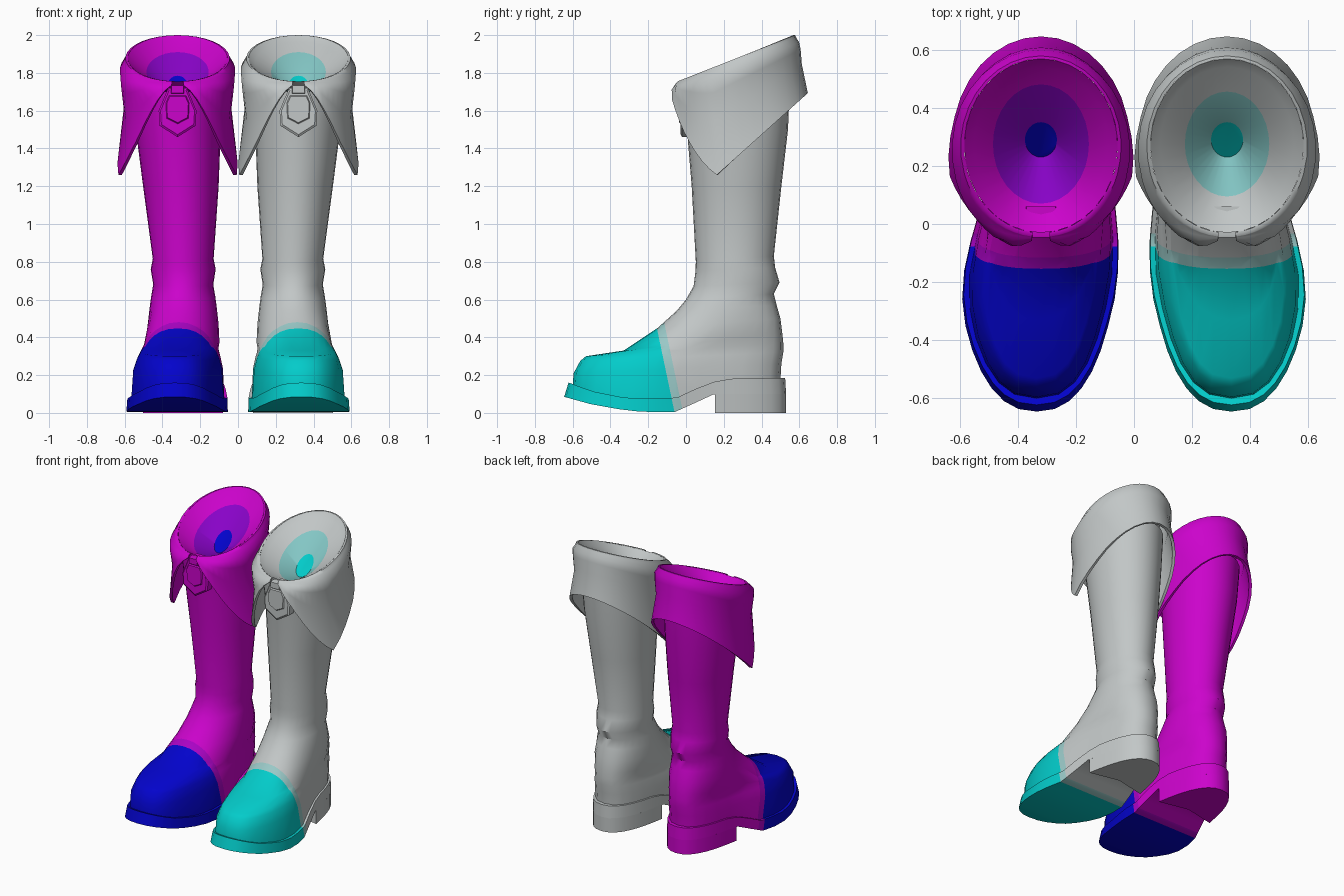
import bpy, bmesh
from math import sin, cos, pi

if "Cube" in bpy.data.objects:
    bpy.data.objects.remove(bpy.data.objects["Cube"], do_unlink=True)


def material(name, rgb):
    m = bpy.data.materials.new(name)
    m.use_nodes = True
    m.diffuse_color = (*rgb, 1)
    m.node_tree.nodes["Principled BSDF"].inputs["Base Color"].default_value = (*rgb, 1)
    return m


# Each boot: main leather, toe, band beside the toe, lining
SETS = {
    "right": [material("magenta", (.6, .001, .6)), material("blue", (.001, .001, .6)),
              material("plum", (.4, .001, .55)), material("purple", (.25, .001, .58))],
    "left": [material("light_grey", (.54, .57, .57)), material("teal", (.001, .6, .59)),
             material("misty_teal", (.32, .58, .57)), material("pale_teal", (.23, .57, .56))],
}


def lerp(a, b, k):
    return a + (b - a) * k


def smooth(k):
    k = min(1, max(0, k))
    return k * k * (3 - 2 * k)


def curve(points, y):
    """Height at y along a list of (y, z) points."""
    for (y0, z0), (y1, z1) in zip(points, points[1:]):
        if y <= y1:
            return lerp(z0, z1, max(0, (y - y0) / (y1 - y0)))
    return points[-1][1]


def egg(t, yf, yb, w, power=1.0, taper=0.0):
    """Point of a rounded outline, from the front (t = 0) round to the back (t = pi)."""
    s, k = sin(t), (1 - cos(t)) / 2
    x = w * abs(s) ** power * (1 if s > 0 else -1)
    return x * (1 - taper * smooth((k - .3) / .45)), lerp(yf, yb, k), k


def ring(n, yf, zf, yb, zb, *shape):
    """Tilted closed outline through a front and a back point."""
    pts = []
    for i in range(n):
        x, y, k = egg(2 * pi * i / n, yf, yb, *shape)
        pts.append((x, y, lerp(zf, zb, k)))
    return pts


def strip_cap(bm, loop):
    """Close a left-right symmetric loop with quads running across it."""
    n = len(loop)
    for i in range(n // 2):
        quad = [loop[i], loop[i + 1], loop[-i - 1], loop[-i % n]]
        bm.faces.new(list(dict.fromkeys(quad)))


def loft(rings, cap="both"):
    bm = bmesh.new()
    loops = [[bm.verts.new(p) for p in r] for r in rings]
    n = len(loops[0])
    for a, b in zip(loops, loops[1:]):
        for i in range(n):
            j = (i + 1) % n
            bm.faces.new((a[i], a[j], b[j], b[i]))
    if cap == "strip":
        strip_cap(bm, loops[0])
        strip_cap(bm, loops[-1])
    if cap == "both":
        bm.faces.new(loops[0])
    if cap in ("both", "end"):
        bm.faces.new(loops[-1])
    bmesh.ops.recalc_face_normals(bm, faces=bm.faces)
    return bm


def finish(bm, name, mats, x, angle):
    mesh = bpy.data.meshes.new(name)
    bm.to_mesh(mesh)
    bm.free()
    ob = bpy.data.objects.new(name, mesh)
    bpy.context.collection.objects.link(ob)
    for m in mats:
        mesh.materials.append(m)
    ob.location.x = x
    bpy.ops.object.select_all(action="DESELECT")
    ob.select_set(True)
    bpy.context.view_layer.objects.active = ob
    bpy.ops.object.shade_smooth_by_angle(angle=angle * pi / 180)


def splay(bm, inward):
    """Turn the toe slightly out and set the heel and ankle slightly in."""
    for v in bm.verts:
        shift = -.015 + .045 * smooth((v.co.y + .4) / .6)
        v.co.x += inward * shift * (1 - smooth((v.co.z - .8) / .9))


def paint_toe(bm):
    """Cut along two slanted planes, then colour toe, band and rest."""
    lean, toe, band = .21, -.06, -.015
    for c in (toe, band):
        bmesh.ops.bisect_plane(bm, geom=bm.verts[:] + bm.edges[:] + bm.faces[:],
                               plane_co=(0, c, 0), plane_no=(0, 1, lean))
    for f in bm.faces:
        p = f.calc_center_median()
        d = p.y + lean * p.z
        f.material_index = 1 if d < toe else 2 if d < band else 0


WELT = [(-.62, .16), (-.5, .115), (-.3, .075), (-.05, .08), (.1, .15), (.2, .18), (.52, .185)]
TREAD = [(-.645, .085), (-.5, .045), (-.3, .01), (-.07, 0), (.02, .04), (.15, .1), (.53, .1)]
SOLE = (-.645, .53, .277, .85, .2)


def follow(n, yf, yb, w, power, taper, heights, drop=0):
    return [(x, y, curve(heights, y) - drop)
            for x, y, _, in ring(n, yf, 0, yb, 0, w, power, taper)]


def upper():
    shape = [
        (-.595, .21, .505, .26, .243, .78, .16), (-.56, .275, .515, .32, .222, .78, .12),
        (-.53, .30, .515, .37, .205, .78, .08), (-.33, .33, .51, .42, .2, .8, .05),
        (-.15, .45, .50, .50, .187, .87), (-.05, .54, .48, .57, .178, .95),
        (0, .60, .465, .63, .17), (.04, .67, .495, .69, .159), (.05, .75, .472, .77, .172),
        (.052, .80, .465, .83, .161), (.03, 1.2, .505, 1.2, .2),
        (.005, 1.5, .54, 1.5, .225), (-.02, 1.70, .55, 1.75, .245)]
    bm = loft([follow(28, -.6, .5, .255, .8, .19, WELT, .01)] + [ring(28, *s) for s in shape],
              "open")
    paint_toe(bm)
    return bm


def sole():
    bm = loft([follow(36, *SOLE, TREAD), follow(36, -.622, .525, .273, .85, .2, WELT)], "strip")
    paint_toe(bm)
    return bm


def heel():
    start, n = 1.94, 14
    outline = [egg(lerp(start, 2 * pi - start, i / n), *SOLE)[:2]
               for i in range(n + 1)] + [(0, .2)]
    return loft([[(x, y, z) for x, y in outline] for z in (0, .101)])


def cuff():
    """Folded collar: a thin section swept round, open at the front, with side points."""
    start, tip = .11, 1.265
    outer_crest, inner_crest = (-.045, .578, .276), (-.03, .568, .264)
    section = [(0, *inner_crest), (0, *outer_crest),
               (.04, -.08, .597, .295), (.12, -.096, .606, .306), (.25, -.1, .607, .3),
               (.5, -.096, .613, .282), (1, -.096, .645, .307),
               (1, -.078, .625, .289), (.5, -.076, .593, .262), (.12, -.06, .58, .278)]
    angles = [lerp(start, tip, i / 10) for i in range(11)]
    angles += [lerp(tip, pi, i / 10) for i in range(1, 11)]
    angles += [2 * pi - a for a in reversed(angles[:-1])]
    columns = []
    for t in angles:
        half = min(t, 2 * pi - t)
        k = (1 - cos(t)) / 2
        crest = lerp(1.755, 2, k)
        if half <= tip:
            across = (sin(half) - sin(start)) / (sin(tip) - sin(start))
            hem = 1.735 - .475 * across ** 1.4
        else:
            hem = 1.26 + .9 * (lerp(-.096, .645, k) - .164)
        flare = .07 * max(0, 1 - abs(half - tip) / .5)
        column = []
        for i, (f, *size) in enumerate(section):
            z = lerp(crest, hem, f)
            # the fold swells outward as it drops from the crest
            swell = min(1, (crest - z) / .05) if f < 1 else min(1, (crest - z) / .07)
            base = outer_crest if 0 < i < 7 else inner_crest
            x, y, _ = egg(t, *[lerp(a, b, swell) for a, b in zip(base, size)])
            column.append((x * (1 + flare * f * f), y, z))
        columns.append(column)
    return loft(columns)


def lining(size):
    """Dished inside of the collar, in three rings of colour."""
    n = 32
    bm = loft([ring(n, -.03, 1.755, .568, 2, .264),
               ring(n, .005, 1.735, .54, 1.965, .23),
               ring(n, .275 - .205 * size, 1.70, .275 + .205 * size, 1.91, .165 * size),
               ring(n, .23, 1.67, .35, 1.785, .055)], "end")
    if sum(f.normal.z for f in bm.faces) < 0:
        bmesh.ops.reverse_faces(bm, faces=bm.faces)
    for i, f in enumerate(bm.faces):
        f.material_index = 0 if i < 2 * n else 3 if i < 3 * n else 1
    return bm


def plate(outline, front, back, rim):
    """Shield plate with a chamfered front edge."""
    cz = sum(z for _, z in outline) / len(outline)
    small = [(x * rim, cz + (z - cz) * rim) for x, z in outline]
    return loft([[(x, back, z) for x, z in outline],
                 [(x, front + .008, z) for x, z in outline],
                 [(x, front, z) for x, z in small]])


TAB = [(-.05, 1.72), (.05, 1.72), (.1, 1.6), (.095, 1.52), (0, 1.46), (-.095, 1.52), (-.1, 1.6)]
INSET = [(-.045, 1.68), (.045, 1.68), (.062, 1.64), (.058, 1.56), (0, 1.53), (-.058, 1.56),
         (-.062, 1.64)]
LOOP = [(-.035, 1.69), (.035, 1.69), (.035, 1.735), (-.035, 1.735)]

for side, x, size in (("right", -.32, 1), ("left", .32, .88)):
    foot = {"upper": upper(), "sole": sole(), "heel": heel()}
    for bm in foot.values():
        splay(bm, 1 if side == "right" else -1)
    top = {
        "cuff": cuff(), "lining": lining(size),
        "front_tab": plate(TAB, -.028, .06, .9),
        "tab_inset": plate(INSET, -.036, 0, .92),
        "tab_loop": plate(LOOP, -.046, 0, .9),
    }
    for part, bm in {**foot, **top}.items():
        angle = 25 if "tab" in part else 65 if part == "cuff" else 40
        finish(bm, f"{side}_{part}", SETS[side], x, angle)
